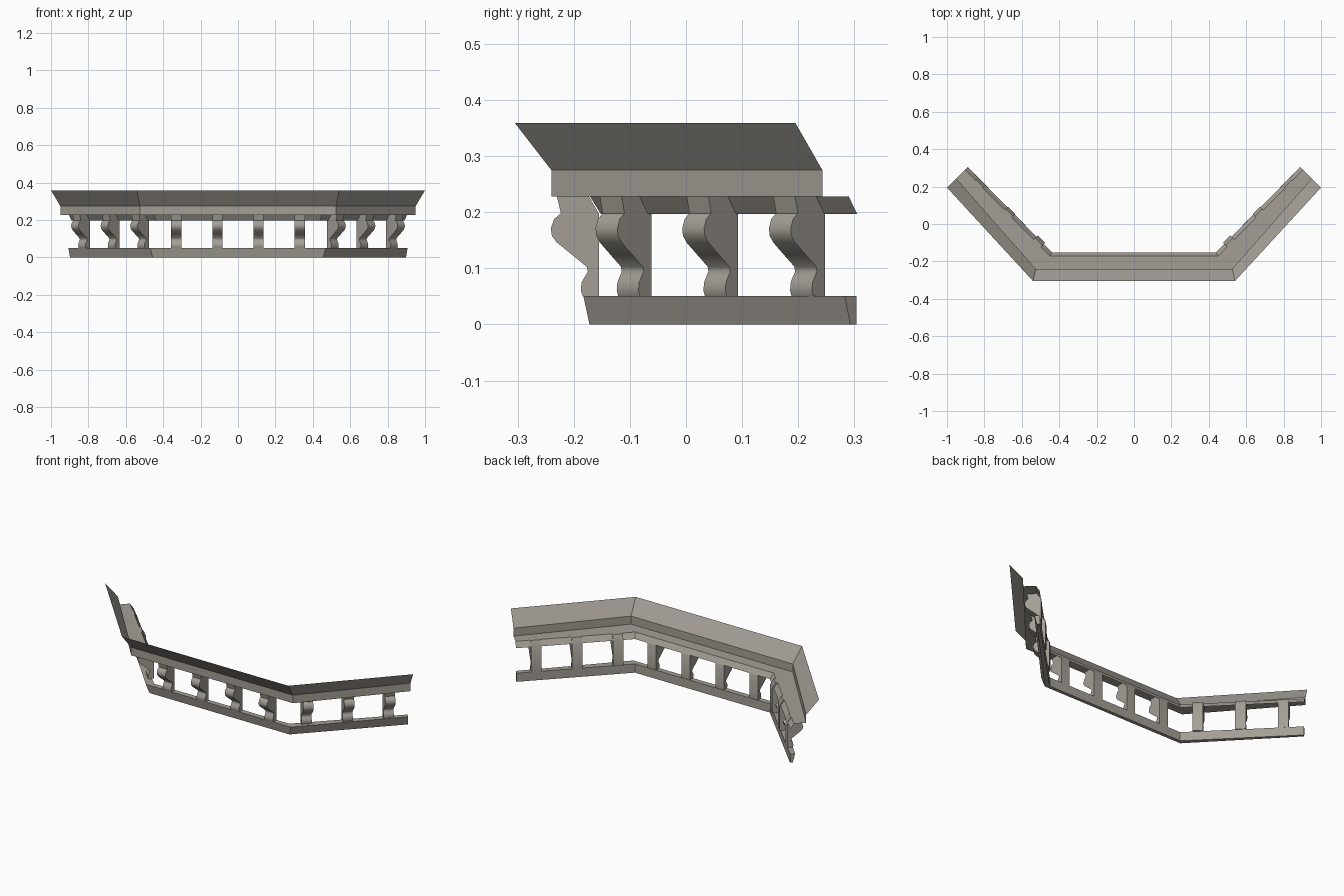
import bpy, bmesh, math
from mathutils import Vector

if "Cube" in bpy.data.objects:
    bpy.data.objects.remove(bpy.data.objects["Cube"])

stone = bpy.data.materials.new("warm grey stone")
stone.diffuse_color = (0.37, 0.345, 0.305, 1)
stone.use_nodes = True
stone.node_tree.nodes["Principled BSDF"].inputs["Base Color"].default_value = stone.diffuse_color


def make_object(name, bm):
    mesh = bpy.data.meshes.new(name)
    bm.to_mesh(mesh)
    bm.free()
    mesh.materials.append(stone)
    obj = bpy.data.objects.new(name, mesh)
    bpy.context.collection.objects.link(obj)
    return obj


def bay_sweep(name, rows, closed=False):
    """Sweep a profile round the three-sided bay.
    Each row is (corner x, front y, end x, end y, z)."""
    bm = bmesh.new()
    grid = [[bm.verts.new(p) for p in ((-ex, ey, z), (-cx, cy, z), (cx, cy, z), (ex, ey, z))]
            for cx, cy, ex, ey, z in rows]
    n = len(grid)
    for i in range(n if closed else n - 1):
        a, b = grid[i], grid[(i + 1) % n]
        for j in range(3):
            bm.faces.new((a[j], b[j], b[j + 1], a[j + 1]))
    if closed:
        bm.faces.new([r[0] for r in reversed(grid)])
        bm.faces.new([r[3] for r in grid])
        bmesh.ops.recalc_face_normals(bm, faces=bm.faces)
    return make_object(name, bm)


# Flared cornice: open moulding with fascia, soffit ledge and sloped back strip
bay_sweep("cornice", [
    (0.540, -0.305, 1.000, 0.195, 0.359),
    (0.525, -0.240, 0.950, 0.243, 0.275),
    (0.525, -0.240, 0.950, 0.243, 0.228),
    (0.450, -0.171, 0.904, 0.290, 0.228),
    (0.438, -0.152, 0.890, 0.305, 0.197)])

# Base rail
bay_sweep("base_rail", [
    (0.470, -0.183, 0.907, 0.283, 0.051),
    (0.455, -0.172, 0.898, 0.293, 0.0),
    (0.438, -0.152, 0.888, 0.304, 0.0),
    (0.438, -0.152, 0.888, 0.304, 0.051)], closed=True)

# Scrolled bracket profile: (distance outward, z)
PROFILE = [(0.0, 0.051), (0.029, 0.051), (0.0325, 0.06), (0.031, 0.075), (0.026, 0.084),
           (0.020, 0.094), (0.022, 0.103), (0.048, 0.124), (0.075, 0.146), (0.084, 0.158),
           (0.086, 0.171), (0.080, 0.188), (0.068, 0.198), (0.075, 0.228),
           (0.018, 0.228), (0.0, 0.197)]


def bracket(name, x, y, out, width=0.055):
    out = Vector((*out, 0)).normalized()
    side = Vector((-out.y, out.x, 0)) * width / 2
    bm = bmesh.new()
    left, right = ([bm.verts.new(Vector((x, y, z)) + out * d + side * s) for d, z in PROFILE]
                   for s in (-1, 1))
    bm.faces.new(left)
    bm.faces.new(right[::-1])
    for i in range(len(PROFILE)):
        k = (i + 1) % len(PROFILE)
        bm.faces.new((left[i], right[i], right[k], left[k]))
    bmesh.ops.recalc_face_normals(bm, faces=bm.faces)
    obj = make_object(name, bm)
    bpy.ops.object.select_all(action='DESELECT')
    obj.select_set(True)
    bpy.context.view_layer.objects.active = obj
    bpy.ops.object.shade_smooth_by_angle(angle=math.radians(50))


# Four brackets along the front, three on each wing
for i in range(4):
    bracket(f"front_bracket_{i + 1}", -0.33 + 0.22 * i, -0.155, (0, -1))
for i in range(3):
    x, y = 0.496 + 0.158 * i, -0.081 + 0.1545 * i
    bracket(f"right_bracket_{i + 1}", x, y, (1, -1))
    bracket(f"left_bracket_{i + 1}", -x, y, (-1, -1))
